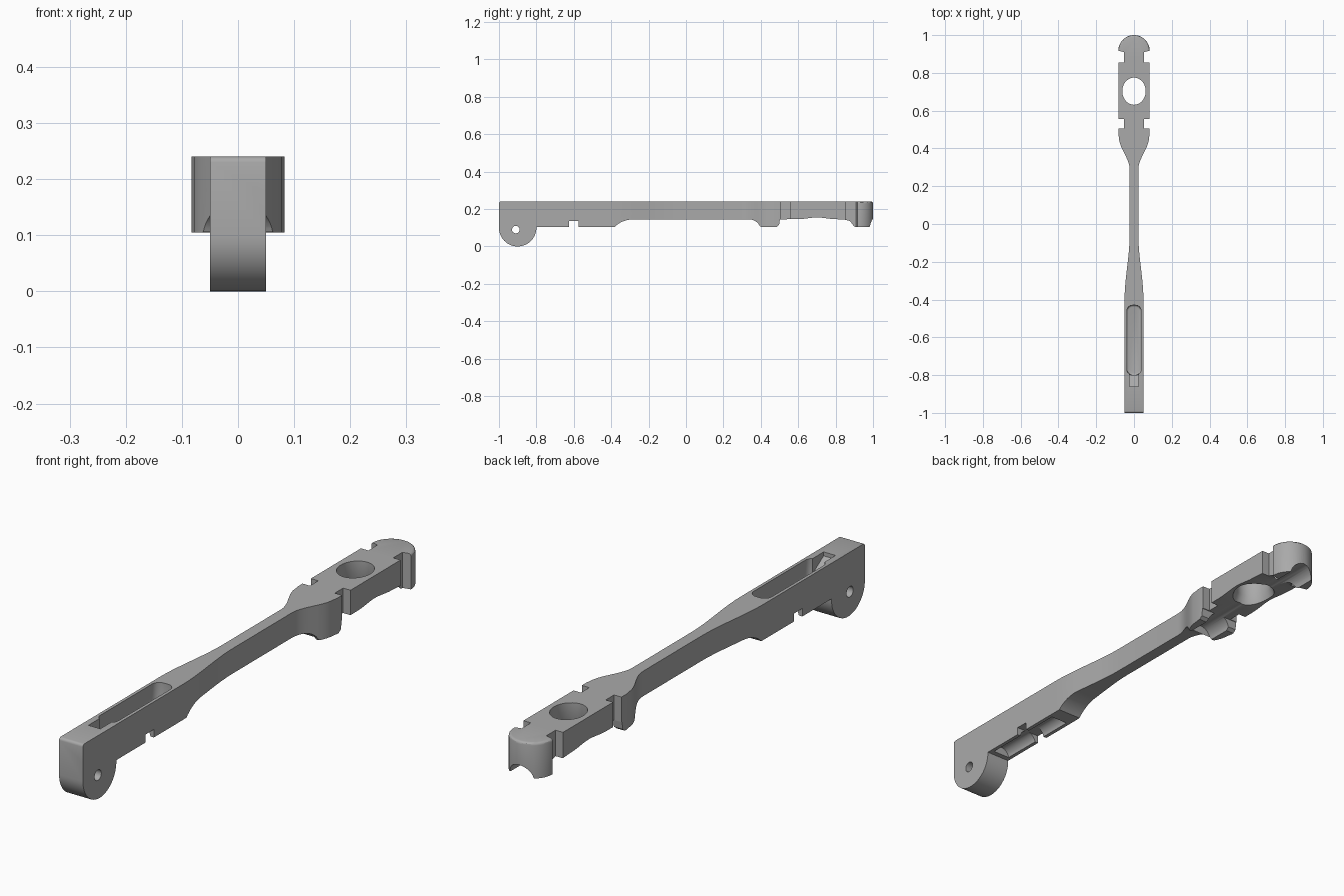
import bpy, bmesh, math
from mathutils import Matrix, Vector

cube = bpy.data.objects.get("Cube")
if cube:
    bpy.data.objects.remove(cube, do_unlink=True)

grey = bpy.data.materials.new("plain grey")
grey.use_nodes = True
COLOUR = (0.4, 0.4, 0.4, 1)
grey.diffuse_color = COLOUR
grey.node_tree.nodes["Principled BSDF"].inputs["Base Color"].default_value = COLOUR

TOP, UNDER = 0.24, 0.105


def arc(cu, cv, ru, rv, start, end, n=16):
    angles = [math.radians(start + (end - start) * i / n) for i in range(n + 1)]
    return [(cu + ru * math.cos(a), cv + rv * math.sin(a)) for a in angles]


def ease(u0, v0, u1, v1, n=10):
    """S-shaped transition between two points."""
    return [(u0 + (u1 - u0) * t, v0 + (v1 - v0) * t * t * (3 - 2 * t))
            for t in (i / n for i in range(n + 1))]


def link(name, bm):
    bmesh.ops.recalc_face_normals(bm, faces=bm.faces)
    mesh = bpy.data.meshes.new(name)
    bm.to_mesh(mesh)
    bm.free()
    mesh.materials.append(grey)
    obj = bpy.data.objects.new(name, mesh)
    bpy.context.collection.objects.link(obj)
    return obj


def prism(name, points, low, high, axis, rounded=None):
    """Extrude a (y, z) outline along x or an (x, y) outline along z."""
    bm = bmesh.new()
    if axis == "x":
        verts = [bm.verts.new((low, u, v)) for u, v in points]
        shift = Vector((high - low, 0, 0))
    else:
        verts = [bm.verts.new((u, v, low)) for u, v in points]
        shift = Vector((0, 0, high - low))
    face = bm.faces.new(verts)
    new = bmesh.ops.extrude_face_region(bm, geom=[face])["geom"]
    bmesh.ops.translate(bm, verts=[g for g in new if isinstance(g, bmesh.types.BMVert)], vec=shift)
    if rounded:
        edges = [e for e in bm.edges if rounded(e)]
        bmesh.ops.bevel(bm, geom=edges, offset=0.01, segments=3, profile=0.5, affect="EDGES")
    return link(name, bm)


def box(name, x0, x1, y0, y1, z0, z1):
    return prism(name, [(x0, y0), (x1, y0), (x1, y1), (x0, y1)], z0, z1, "z")


def cone(name, r1, r2, depth, location, turn=None, stretch=1):
    bm = bmesh.new()
    bmesh.ops.create_cone(bm, cap_ends=True, segments=40, radius1=r1, radius2=r2, depth=depth)
    bmesh.ops.scale(bm, vec=(1, stretch, 1), verts=bm.verts)
    if turn:
        bmesh.ops.rotate(bm, matrix=Matrix.Rotation(math.pi / 2, 3, turn), verts=bm.verts)
    bmesh.ops.translate(bm, vec=location, verts=bm.verts)
    return link(name, bm)


def combine(target, tool, operation):
    mod = target.modifiers.new(tool.name, "BOOLEAN")
    mod.operation, mod.object, mod.solver = operation, tool, "EXACT"
    bpy.context.view_layer.objects.active = target
    bpy.ops.object.modifier_apply(modifier=mod.name)
    bpy.data.objects.remove(tool, do_unlink=True)


# Plan outline: half, then mirrored
half = [(-1.0, 0.05), (-0.4, 0.05)] + ease(-0.4, 0.05, -0.06, 0.023)[1:]
half += ease(0.29, 0.023, 0.46, 0.08) + [(0.475, 0.083), (0.505, 0.083)]
half += [(0.505, 0.052), (0.555, 0.052), (0.555, 0.083), (0.855, 0.083)]
half += [(0.855, 0.052), (0.91, 0.052)]
right = [(w, y) for y, w in half] + arc(0, 0.917, 0.083, 0.083, 0, 90)
outline = right + [(-x, y) for x, y in reversed(right[:-1])]


def top_rim(edge):
    a, b = (v.co for v in edge.verts)
    if min(a.z, b.z) < TOP - 0.001:
        return False
    return min(a.y, b.y) > 0.912 or max(a.y, b.y) < -0.99


arm = prism("lever_arm", outline, -0.02, TOP, "z", top_rim)

# Side outline: hinge lug, raised shank, head with feet
side = [(-1.02, 0.3), (-1.0, 0.1)] + arc(-0.9, 0.1, 0.1, 0.1, 180, 360, 32)[1:]
side += [(-0.8, UNDER), (-0.405, UNDER)] + arc(-0.28, 0.045, 0.125, 0.1, 143, 90, 8)
side += arc(0.335, 0.085, 0.065, 0.06, 90, 20, 8) + [(0.405, UNDER), (0.485, UNDER)]
side += [(0.498, 0.115), (0.502, 0.145), (0.6, 0.146)]
side += ease(0.6, 0.146, 0.7, 0.155, 6)[1:] + ease(0.7, 0.155, 0.8, 0.146, 6)[1:]
side += [(0.85, 0.143)] + ease(0.87, 0.138, 0.905, UNDER, 6)
side += [(0.98, UNDER), (0.99, 0.112), (1.0, 0.14), (1.0, 0.3)]
side[0] = (-1.0, 0.3)
combine(arm, prism("side_shape", side, -0.2, 0.2, "x"), "INTERSECT")

# Hinge pin hole and cross notch beneath the handle
combine(arm, cone("pin_hole", 0.02, 0.02, 0.4, (0, -0.91, 0.09), "Y"), "DIFFERENCE")
combine(arm, box("cross_notch", -0.1, 0.1, -0.625, -0.575, 0.05, 0.135), "DIFFERENCE")

# Oval opening through the head, flared below
combine(arm, cone("oval_opening", 0.062, 0.062, 0.6, (0, 0.703, 0.2), stretch=1.16), "DIFFERENCE")
combine(arm, cone("opening_flare", 0.08, 0.062, 0.05, (0, 0.703, 0.155), stretch=1.16), "DIFFERENCE")

# Rod channel beneath the head
combine(arm, cone("rod_channel", 0.05, 0.05, 0.7, (0, 0.74, 0.1), "X"), "DIFFERENCE")

# Rounded pocket in the top of the handle
pocket = arc(0.008, -0.46, 0.03, 0.03, 0, 90, 6) + arc(-0.008, -0.46, 0.03, 0.03, 90, 180, 6)
pocket += arc(-0.008, -0.77, 0.03, 0.03, 180, 270, 6) + arc(0.008, -0.77, 0.03, 0.03, 270, 360, 6)


def floor_rim(edge):
    return max(v.co.z for v in edge.verts) < 0.17


combine(arm, prism("handle_pocket", pocket, 0.165, 0.3, "z", floor_rim), "DIFFERENCE")

# Sloped lead-in at the hinge end of the pocket
ramp = [(-0.86, 0.3), (-0.86, 0.225), (-0.79, 0.18), (-0.75, 0.18), (-0.75, 0.3)]
combine(arm, prism("pocket_ramp", ramp, -0.025, 0.025, "x"), "DIFFERENCE")

# Gutter beneath the handle
combine(arm, cone("gutter", 0.036, 0.036, 0.34, (0, -0.61, 0.1), "X"), "DIFFERENCE")

for obj in bpy.context.selected_objects:
    obj.select_set(False)
arm.select_set(True)
bpy.context.view_layer.objects.active = arm
bpy.ops.object.shade_smooth_by_angle(angle=math.radians(30))
